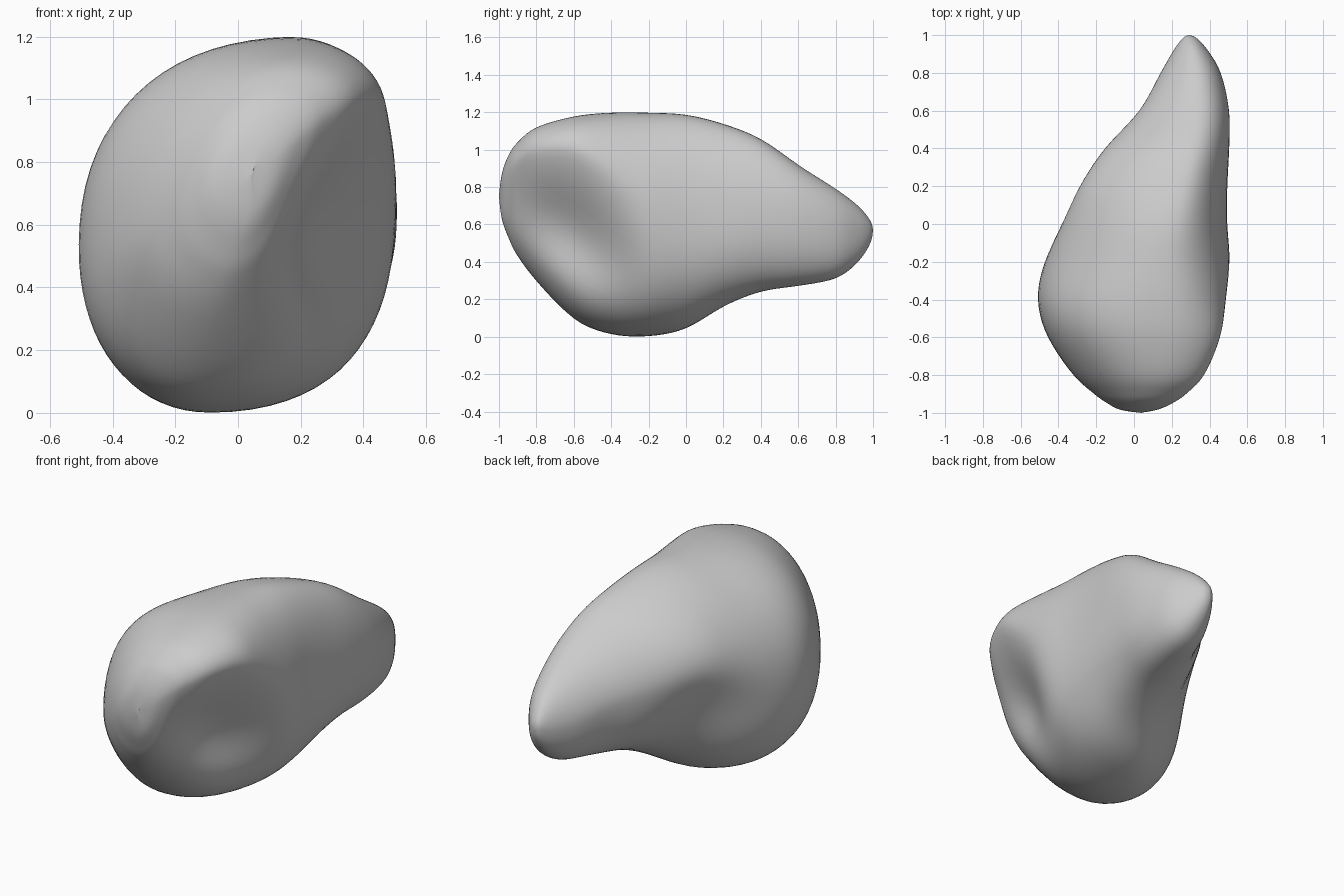
import bpy
import bmesh
import math

cube = bpy.data.objects.get("Cube")
if cube:
    bpy.data.objects.remove(cube)

SIDES = 72
STEPS = 5

# Cross-sections: y, left x, right x, low z, high z, z of left, z of right, x of top, x of bottom
stations = [
    (-1.0, .05, .05, .75, .75, .75, .75, .05, .05),
    (-.985, -.07, .15, .63, .87, .73, .8, .06, .03),
    (-.95, -.14, .23, .53, .97, .69, .87, .09, 0),
    (-.9, -.21, .3, .43, 1.04, .65, .92, .12, -.03),
    (-.8, -.32, .39, .3, 1.12, .58, .97, .15, -.07),
    (-.6, -.46, .47, .09, 1.18, .53, .97, .17, -.1),
    (-.4, -.515, .5, .01, 1.2, .53, .81, .17, -.1),
    (-.2, -.49, .515, 0, 1.2, .55, .63, .17, -.08),
    (0, -.42, .495, .04, 1.19, .62, .6, .2, .01),
    (.2, -.32, .495, .16, 1.14, .72, .61, .25, .14),
    (.4, -.18, .505, .24, 1.06, .7, .65, .3, .23),
    (.6, .02, .505, .27, .92, .63, .63, .34, .28),
    (.8, .14, .46, .31, .79, .56, .57, .33, .3),
    (.92, .21, .39, .4, .7, .55, .56, .31, .3),
    (.985, .26, .33, .5, .62, .57, .57, .29, .29),
    (1.0, .29, .29, .57, .57, .57, .57, .29, .29),
]


def spline(a, b, c, d, t):
    """Smooth interpolation between b and c."""
    return b + .5 * t * (c - a + t * (2 * a - 5 * b + 4 * c - d + t * (3 * (b - c) + d - a)))


def bump(value, centre, width):
    return math.exp(-((value - centre) / width) ** 2 / 2)


def corner_fullness(y, c, s):
    """How far each quarter of a section swells beyond a straight line."""
    if c > 0:
        return 2.15 if s > 0 else 2.3 - .6 * bump(y, -.92, .18)
    if s > 0:
        return 1.8 + .5 * bump(y, -.54, .2)
    return 2.15 - .4 * bump(y, .2, .2) - .2 * bump(y, -.75, .15)


def section_point(station, angle):
    """Point on a rounded section made of four quarter curves, with the hollows pushed in."""
    y, left, right, low, high, z_left, z_right, x_top, x_bottom = station
    c, s = math.cos(angle), math.sin(angle)
    side, z_side = (right, z_right) if c > 0 else (left, z_left)
    cap, x_cap = (high, x_top) if s > 0 else (low, x_bottom)
    power = 2 / corner_fullness(y, c, s)
    out = abs(c) ** power
    x = x_cap + (side - x_cap) * out
    z = z_side + (cap - z_side) * abs(s) ** power
    if c > 0:
        # Large slanted hollow on the front flank
        x -= .22 * out * bump(y, -.62 - .4 * (z - .55), .18) * bump(z, .54, .2)
    else:
        # Soft undercut between belly and tail
        x += .075 * out * bump(y, .18, .22) * bump(z, .48, .19)
    return x, y, z


# Blend the stations into a dense run of sections
padded = [stations[0]] + stations + [stations[-1]]
sections = []
for i in range(len(stations) - 1):
    for step in range(STEPS):
        sections.append([spline(*values, step / STEPS) for values in zip(*padded[i:i + 4])])

# Loft the body and close both tips
bm = bmesh.new()
rings = [[bm.verts.new(section_point(st, math.tau * k / SIDES)) for k in range(SIDES)]
         for st in sections[1:]]
for ring, following in zip(rings, rings[1:]):
    for k in range(SIDES):
        n = (k + 1) % SIDES
        bm.faces.new((ring[k], ring[n], following[n], following[k]))
for ring, tip in ((rings[0], stations[0]), (rings[-1], stations[-1])):
    point = bm.verts.new((tip[1], tip[0], tip[3]))
    for k in range(SIDES):
        bm.faces.new((ring[k], ring[(k + 1) % SIDES], point))

# Even out the surface a little
for _ in range(5):
    bmesh.ops.smooth_vert(bm, verts=bm.verts, factor=.5,
                          use_axis_x=True, use_axis_y=False, use_axis_z=True)
bmesh.ops.recalc_face_normals(bm, faces=bm.faces)

mesh = bpy.data.meshes.new("stone_body")
bm.to_mesh(mesh)
bm.free()
mesh.shade_smooth()
body = bpy.data.objects.new("stone_body", mesh)
bpy.context.collection.objects.link(body)

# Plain grey stone
grey = bpy.data.materials.new("stone_grey")
colour = (.6, .6, .6, 1)
grey.use_nodes = True
grey.diffuse_color = colour
grey.node_tree.nodes["Principled BSDF"].inputs["Base Color"].default_value = colour
mesh.materials.append(grey)
